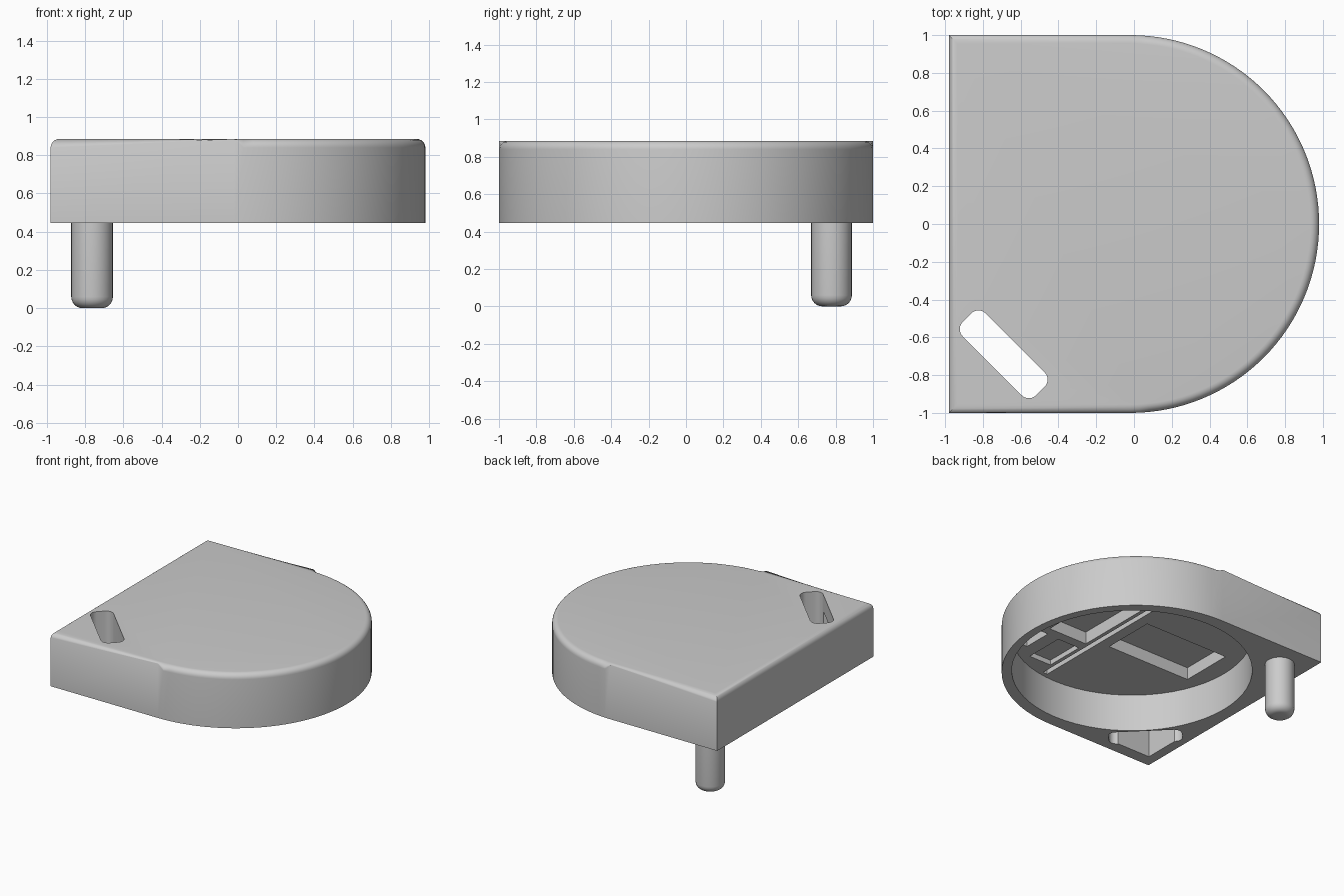
import bpy, bmesh, math
from mathutils import Matrix, Vector

cube = bpy.data.objects.get("Cube")
if cube:
    bpy.data.objects.remove(cube, do_unlink=True)

grey = bpy.data.materials.new("plain_grey")
grey.use_nodes = True
COLOUR = (0.6, 0.6, 0.6, 1)
grey.diffuse_color = COLOUR
grey.node_tree.nodes["Principled BSDF"].inputs["Base Color"].default_value = COLOUR

BASE, TOP, CEILING, POCKET = 0.445, 0.885, 0.75, 0.85


def arc(cx, cy, r, start, end, n):
    """Points on an arc, angles in degrees."""
    angles = [math.radians(start + (end - start) * i / n) for i in range(n + 1)]
    return [(cx + r * math.cos(a), cy + r * math.sin(a)) for a in angles]


def prism(name, outline, z0, z1, round_z=None, radius=0.05):
    """Extrude an outline; round the rim lying at height round_z."""
    bm = bmesh.new()
    face = bm.faces.new([bm.verts.new((x, y, z0)) for x, y in outline])
    grown = bmesh.ops.extrude_face_region(bm, geom=[face])["geom"]
    for v in grown:
        if isinstance(v, bmesh.types.BMVert):
            v.co.z = z1
    if round_z is not None:
        rim = [e for e in bm.edges
               if all(abs(v.co.z - round_z) < 1e-4 for v in e.verts)]
        bmesh.ops.bevel(bm, geom=rim, offset=radius, segments=6,
                        profile=0.5, affect='EDGES')
    bmesh.ops.recalc_face_normals(bm, faces=bm.faces)
    mesh = bpy.data.meshes.new(name)
    bm.to_mesh(mesh)
    bm.free()
    mesh.materials.append(grey)
    obj = bpy.data.objects.new(name, mesh)
    bpy.context.collection.objects.link(obj)
    return obj


def activate(obj):
    bpy.ops.object.select_all(action='DESELECT')
    obj.select_set(True)
    bpy.context.view_layer.objects.active = obj


def carve(target, cutter):
    """Subtract a cutter and discard it."""
    cutter.hide_render = True
    mod = target.modifiers.new("carve", 'BOOLEAN')
    mod.operation, mod.solver, mod.object = 'DIFFERENCE', 'EXACT', cutter
    activate(target)
    bpy.ops.object.modifier_apply(modifier=mod.name)
    bpy.data.objects.remove(cutter, do_unlink=True)


def rectangle(x0, x1, y0, y1):
    return [(x0, y0), (x1, y0), (x1, y1), (x0, y1)]


# D-shaped housing with a rounded top rim
outline = [(-0.98, 1), (-0.98, -1)] + arc(-0.02, 0, 1, -90, 90, 64)
housing = prism("housing", outline, BASE, TOP, TOP, 0.045)

# Round cavity, open underneath
carve(housing, prism("cavity_cutter", arc(0.02, 0, 0.895, 0, 354, 59),
                     BASE - 0.1, CEILING))

# Pockets and a long groove in the cavity ceiling
for x0, x1, y0, y1, depth in [
        (-0.72, 0.04, -0.24, 0.2, POCKET),
        (0.2, 0.55, -0.32, 0.32, POCKET),
        (0.51, 0.62, -0.63, -0.39, 0.82),
        (0.2, 0.4, -0.73, -0.4, 0.79),
        (0.13, 0.17, -0.85, 0.85, 0.79)]:
    carve(housing, prism("pocket_cutter", rectangle(x0, x1, y0, y1),
                         CEILING - 0.05, depth))

# Triangular recess under the slotted corner
carve(housing, prism("corner_cutter", [(-0.9, -0.9), (-0.52, -0.9), (-0.9, -0.52)],
                     BASE - 0.1, CEILING))

# Diagonal rounded slot right through the corner
L, W, R = 0.275, 0.086, 0.055
slot = []
for sx, sy, start in [(1, 1, 0), (-1, 1, 90), (-1, -1, 180), (1, -1, 270)]:
    slot += arc(sx * (L - R), sy * (W - R), R, start, start + 90, 6)
turn = Matrix.Rotation(math.radians(-45), 3, 'Z')
slot = [(turn @ Vector((x, y, 0)) + Vector((-0.69, -0.69, 0))).xy for x, y in slot]
carve(housing, prism("slot_cutter", slot, BASE - 0.1, TOP + 0.1))

# Round-ended peg under the other corner
peg = prism("peg", arc(-0.763, 0.778, 0.109, 0, 348.75, 31), 0, BASE + 0.01, 0, 0.06)

for part in (housing, peg):
    activate(part)
    bpy.ops.object.shade_smooth_by_angle(angle=math.radians(30))
